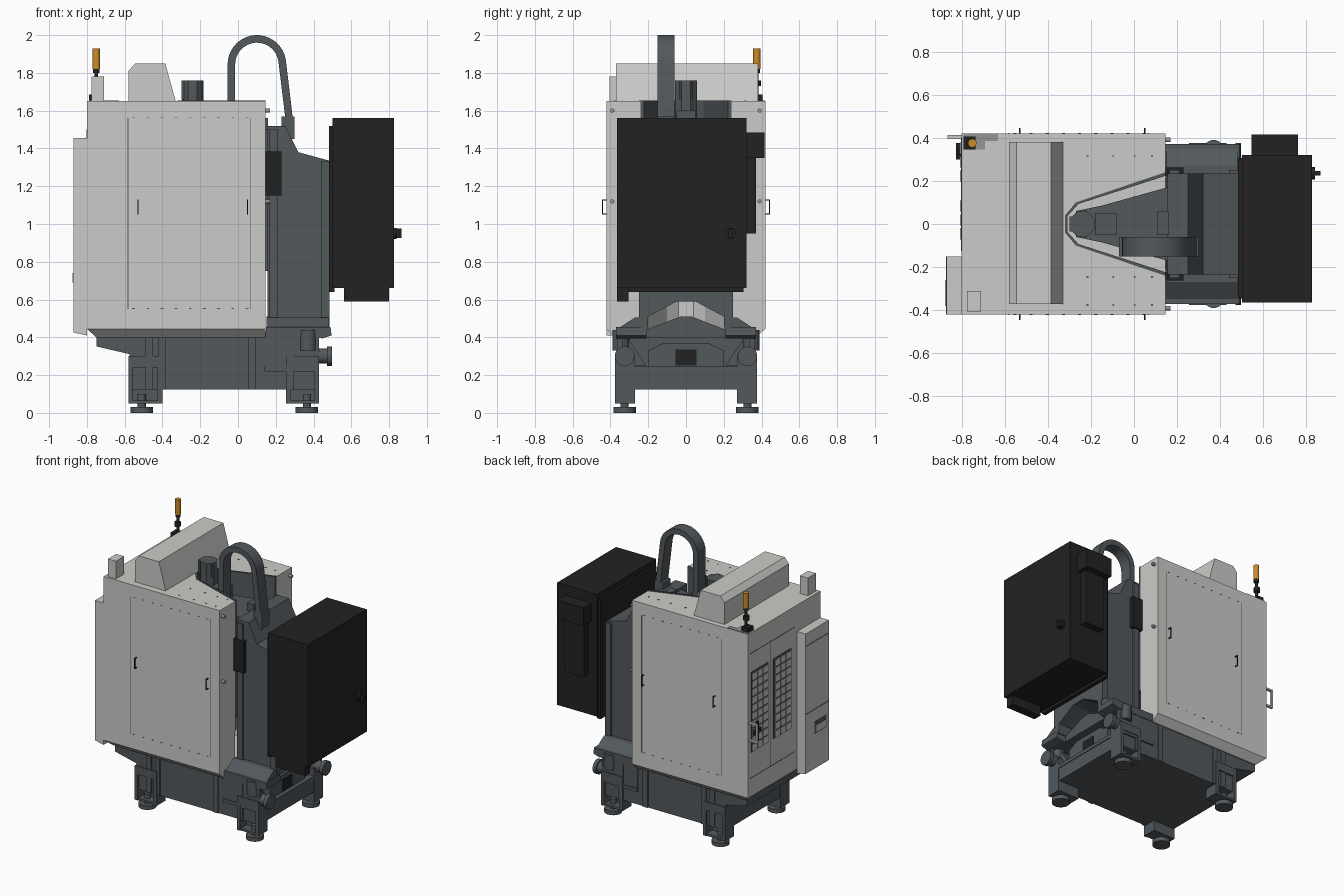
import bpy, bmesh, math
from mathutils import Matrix, Vector


def mat(name, r, g, b):
    m = bpy.data.materials.new(name)
    m.diffuse_color = (r, g, b, 1)
    return m


WHITE = mat("light_grey_paint", 0.60, 0.60, 0.58)
GREY = mat("slate_grey_paint", 0.085, 0.098, 0.108)
BLACK = mat("black_paint", 0.016, 0.016, 0.016)
AMBER = mat("amber_lamp", 0.60, 0.26, 0.02)
STEEL = mat("steel", 0.30, 0.30, 0.30)


def finish(name, bm, m, smooth=False):
    bmesh.ops.recalc_face_normals(bm, faces=bm.faces)
    me = bpy.data.meshes.new(name)
    bm.to_mesh(me)
    bm.free()
    me.materials.append(m)
    ob = bpy.data.objects.new(name, me)
    bpy.context.collection.objects.link(ob)
    if smooth:
        bpy.ops.object.select_all(action='DESELECT')
        ob.select_set(True)
        bpy.context.view_layer.objects.active = ob
        bpy.ops.object.shade_smooth_by_angle(angle=math.radians(35))
    return ob


def boxes(name, m, *bounds):
    """One object from boxes given as (x0, x1, y0, y1, z0, z1)."""
    bm = bmesh.new()
    for x0, x1, y0, y1, z0, z1 in bounds:
        c = Vector((x0 + x1, y0 + y1, z0 + z1)) / 2
        s = Matrix.Diagonal((x1 - x0, y1 - y0, z1 - z0, 1))
        bmesh.ops.create_cube(bm, size=1, matrix=Matrix.Translation(c) @ s)
    return finish(name, bm, m)


def both(*bounds):
    """Add the mirror image across y = 0 of every box."""
    return list(bounds) + [(a, b, -d, -c, e, f) for a, b, c, d, e, f in bounds]


def prism(name, m, axis, pts, lo, hi, smooth=False):
    """Extrude a 2D outline along an axis."""
    put = {'x': lambda a, b, h: (h, a, b), 'y': lambda a, b, h: (a, h, b),
           'z': lambda a, b, h: (a, b, h)}[axis]
    bm = bmesh.new()
    rings = [[bm.verts.new(put(a, b, h)) for a, b in pts] for h in (lo, hi)]
    n = len(pts)
    for r in rings:
        bm.faces.new(r)
    for i in range(n):
        j = (i + 1) % n
        bm.faces.new((rings[0][i], rings[0][j], rings[1][j], rings[1][i]))
    return finish(name, bm, m, smooth)


def cyl(name, m, axis, a, b, r, lo, hi, n=24):
    pts = [(a + r * math.cos(2 * math.pi * (i + .5) / n),
            b + r * math.sin(2 * math.pi * (i + .5) / n)) for i in range(n)]
    return prism(name, m, axis, pts, lo, hi, n > 8)


def mirrored(half):
    """Close a half outline (first coordinate > 0) by mirroring it."""
    return half + [(-a, b) for a, b in reversed(half)]


# Feet and corner legs
for i, x in enumerate((-0.51, 0.365)):
    for j, y in enumerate((-0.325, 0.325)):
        cyl(f"foot_pad_{i}{j}", GREY, 'z', x, y, 0.06, 0, 0.03)
        cyl(f"foot_stem_{i}{j}", GREY, 'z', x, y, 0.022, 0.03, 0.10)
for i, (x0, x1) in enumerate(((-0.58, -0.40), (0.255, 0.43))):
    boxes(f"base_legs_{i}", GREY, *both(
        (x0, x0 + 0.025, 0.27, 0.375, 0.05, 0.30), (x1 - 0.025, x1, 0.27, 0.375, 0.05, 0.30),
        (x0, x1, 0.27, 0.30, 0.05, 0.30), (x0, x1, 0.27, 0.37, 0.05, 0.065),
        (x0, x1, 0.27, 0.375, 0.24, 0.30)))

# Cast base: front block, rear tray, side walls, ribs
boxes("base_block", GREY, (-0.575, 0.14, -0.36, 0.36, 0.125, 0.40),
      (0.14, 0.425, -0.36, 0.36, 0.125, 0.22), (0.14, 0.43, -0.37, 0.37, 0.22, 0.245))
boxes("base_side_walls", GREY, *both((0.14, 0.43, 0.335, 0.365, 0.24, 0.43)))
boxes("base_ribs", GREY, *both(*[(x, x + 0.04, 0.355, 0.368, 0.125, 0.40)
                                 for x in (-0.49, -0.42, 0.055, 0.255)]))
prism("base_front_tray", GREY, 'y',
      [(-0.75, 0.40), (-0.75, 0.352), (-0.57, 0.31), (-0.57, 0.40)], -0.36, 0.36)
prism("base_centre_block", GREY, 'x',
      mirrored([(0.2, 0.245), (0.2, 0.33), (0.12, 0.37), ]), 0.13, 0.40)
boxes("centre_block_opening", BLACK, (0.40, 0.404, -0.055, 0.055, 0.25, 0.335))
for s in (-1, 1):
    prism(f"chip_chute_{s}", GREY, 'x',
          [(s * 0.21, 0.25), (s * 0.335, 0.25), (s * 0.335, 0.40), (s * 0.29, 0.37)], 0.14, 0.39)
    prism(f"column_flange_{s}", GREY, 'y',
          [(0.147, 0.40), (0.147, 0.455), (0.49, 0.455), (0.495, 0.41), (0.45, 0.395)],
          s * 0.21, s * 0.37)
    prism(f"flange_gusset_{s}", GREY, 'x',
          [(s * 0.21, 0.44), (s * 0.37, 0.44), (s * 0.27, 0.505), (s * 0.21, 0.505)], 0.15, 0.48)
    cyl(f"outlet_boss_{s}", GREY, 'z', 0.37, s * 0.345, 0.045, 0.33, 0.44)
    cyl(f"outlet_pipe_{s}", GREY, 'x', s * 0.325, 0.30, 0.04, 0.38, 0.47)
    cyl(f"outlet_flange_{s}", GREY, 'x', s * 0.325, 0.30, 0.052, 0.47, 0.497)
prism("saddle_cover", GREY, 'x',
      mirrored([(0.21, 0.40), (0.21, 0.44), (0.03, 0.51)]), 0.15, 0.42)

# Column with an arched opening through its foot
column = prism("column", GREY, 'y', [
    (0.155, 0.44), (0.155, 1.52), (0.25, 1.52), (0.32, 1.38), (0.485, 1.335), (0.485, 0.44)],
    -0.235, 0.235)
cutter = prism("column_opening_cutter", GREY, 'x',
               mirrored([(0.205, 0.40), (0.2, 0.51), (0.05, 0.59)]), 0.1, 0.6)
cutter.hide_render = True
cutter.hide_viewport = True
mod = column.modifiers.new("opening", 'BOOLEAN')
mod.object = cutter
mod.solver = 'EXACT'
boxes("column_side_rails", GREY, *both((0.165, 0.21, 0.235, 0.25, 0.50, 1.50),
                                       (0.44, 0.485, 0.235, 0.25, 0.50, 1.33)))
boxes("column_top_plates", GREY, (0.11, 0.16, -0.05, 0.06, 1.40, 1.56),
      (0.23, 0.30, -0.15, -0.06, 1.45, 1.57))

# Spindle head and motor in the roof notch
prism("spindle_head", GREY, 'z', [(0.155, -0.17), (0.155, 0.17), (-0.15, 0.085), (-0.27, 0.06),
                                  (-0.27, -0.06), (-0.15, -0.085)], 0.75, 1.50)
boxes("head_boxes", GREY, (-0.18, -0.08, -0.05, 0.05, 1.50, 1.60),
      (-0.07, 0.00, -0.15, -0.06, 1.50, 1.56))
cyl("spindle_motor", GREY, 'z', -0.24, 0, 0.062, 1.50, 1.76, 8)
boxes("motor_connector", GREY, (-0.30, -0.19, -0.035, 0.035, 1.66, 1.76))

# Arched cable conduit
arc = [math.radians(180 - 172 * i / 18) for i in range(19)]
outer = [(0.10 + 0.155 * math.cos(a), 1.845 + 0.155 * math.sin(a)) for a in arc]
inner = [(0.10 + 0.115 * math.cos(a), 1.845 + 0.115 * math.sin(a)) for a in reversed(arc)]
prism("cable_conduit", GREY, 'y', [(-0.055, 1.55)] + outer + [(0.29, 1.56), (0.25, 1.565)]
      + inner + [(-0.015, 1.55)], -0.15, -0.06, True)

# Enclosure with V notch at the back, and its sloping underside
notch = [(0.145, -0.24), (-0.27, -0.10), (-0.32, -0.04), (-0.32, 0.04), (-0.27, 0.10), (0.145, 0.24)]
prism("enclosure", WHITE, 'z', [(-0.80, -0.42), (0.145, -0.42)] + notch
      + [(0.145, 0.42), (-0.80, 0.42)], 0.445, 1.65)
liner = [(x + (0 if x > 0 else 0.012), y * 0.93) for x, y in notch]
prism("notch_liner", GREY, 'z', notch + liner[::-1], 0.70, 1.655)
bm = bmesh.new()
bmesh.ops.create_cube(bm, size=1)
for v in bm.verts:
    top = v.co.z > 0
    v.co = (0.145 if v.co.x > 0 else (-0.80 if top else -0.75),
            math.copysign(0.42 if top else 0.37, v.co.y), 0.445 if top else 0.40)
finish("enclosure_underside", bm, WHITE)

# Roof hood, sensor box and tower mounting plate
prism("roof_hood", WHITE, 'y', [(-0.58, 1.65), (-0.58, 1.81), (-0.545, 1.85), (-0.385, 1.85),
                                (-0.33, 1.65)], -0.37, 0.38)
boxes("roof_box", WHITE, (-0.775, -0.71, -0.405, -0.31, 1.65, 1.78))
boxes("tower_plate", STEEL, (-0.79, -0.63, 0.385, 0.418, 1.65, 1.655),
      (-0.79, -0.69, 0.345, 0.385, 1.65, 1.655))

# Signal tower
boxes("tower_foot", BLACK, (-0.79, -0.735, 0.345, 0.405, 1.655, 1.685))
cyl("tower_pole", BLACK, 'z', -0.75, 0.375, 0.01, 1.68, 1.82, 12)
cyl("tower_joint", BLACK, 'z', -0.755, 0.375, 0.022, 1.73, 1.76, 12)
cyl("tower_collar", BLACK, 'z', -0.75, 0.375, 0.017, 1.80, 1.82, 12)
cyl("tower_lamp", AMBER, 'z', -0.75, 0.375, 0.02, 1.82, 1.93, 16)

# Side access panels: seams, pull handles, hinges, rear bolts
boxes("side_panel_seams", GREY, *both(
    (-0.584, -0.58, 0.419, 0.421, 0.55, 1.56), (0.066, 0.069, 0.419, 0.421, 0.55, 1.56)))
boxes("side_panel_screws", GREY, *both(*[(-0.56 + 0.075 * i, -0.545 + 0.075 * i, 0.419, 0.422, z, z + 0.004)
                                         for i in range(9) for z in (0.55, 1.56)]))
boxes("side_handles", BLACK, *both(*[b for x in (-0.53, 0.05) for b in (
    (x - 0.003, x + 0.003, 0.44, 0.446, 1.05, 1.13),
    (x - 0.003, x + 0.003, 0.42, 0.446, 1.05, 1.056),
    (x - 0.003, x + 0.003, 0.42, 0.446, 1.124, 1.13))]))
for s in (-1, 1):
    for z in (1.12, 1.60):
        cyl(f"rear_bolt_{s}_{z}", STEEL, 'x', s * 0.39, z, 0.011, 0.14, 0.17, 12)
boxes("roof_screws", GREY, *[(x, x + 0.008, y, y + 0.008, 1.649, 1.653)
                             for y in (-0.38, -0.25, 0.31) for x in (-0.22, -0.10, 0.00, 0.08)])
boxes("rear_control_boxes", BLACK, *both((0.145, 0.23, 0.225, 0.262, 1.15, 1.385)))

# Front doors: windows with a grid of panes, seams and pull handle
boxes("door_window_frames", GREY, (-0.803, -0.80, 0.19, 0.385, 0.77, 1.36),
      (-0.803, -0.80, -0.08, 0.13, 0.77, 1.36))
panes = []
for y0, cols in ((0.197, 3), (-0.071, 3)):
    for c in range(cols):
        for r in range(10):
            y, z = y0 + c * 0.064, 0.777 + r * 0.058
            panes.append((-0.806, -0.80, y, y + 0.052, z, z + 0.046))
boxes("door_window_panes", WHITE, *panes)
boxes("door_seams", GREY, (-0.802, -0.80, 0.158, 0.162, 0.58, 1.50),
      (-0.802, -0.80, -0.125, 0.40, 0.58, 0.583), (-0.802, -0.80, -0.125, 0.40, 1.497, 1.50))
boxes("door_handle", WHITE, (-0.865, -0.853, 0.395, 0.412, 0.86, 1.00),
      (-0.865, -0.80, 0.395, 0.412, 0.86, 0.873), (-0.865, -0.80, 0.395, 0.412, 0.987, 1.00))
boxes("door_lock", BLACK, (-0.825, -0.80, 0.30, 0.375, 0.90, 0.93),
      (-0.82, -0.80, 0.32, 0.345, 0.84, 0.98))

# Operator panel
prism("operator_panel", WHITE, 'y', [(-0.80, 0.41), (-0.87, 0.425), (-0.87, 1.455), (-0.80, 1.455)],
      -0.42, -0.15)
boxes("operator_panel_seams", GREY, (-0.872, -0.87, -0.42, -0.15, 1.36, 1.364),
      (-0.872, -0.87, -0.42, -0.15, 0.86, 0.864), (-0.872, -0.87, -0.39, -0.25, 0.68, 0.77))
boxes("operator_panel_slot", WHITE, (-0.876, -0.87, -0.38, -0.26, 0.69, 0.74))

# Electrical cabinet at the back
boxes("cabinet", BLACK, (0.50, 0.825, -0.365, 0.32, 0.66, 1.56),
      (0.482, 0.51, -0.345, 0.305, 0.64, 1.52))
boxes("cabinet_bottom_duct", BLACK, (0.56, 0.80, -0.365, -0.305, 0.59, 0.67))
boxes("cabinet_side_units", BLACK, (0.545, 0.76, 0.31, 0.415, 1.35, 1.485),
      (0.57, 0.73, 0.31, 0.37, 0.95, 1.40))
cyl("cabinet_switch", BLACK, 'x', 0.235, 0.95, 0.03, 0.82, 0.84, 16)
boxes("cabinet_switch_grip", BLACK, (0.835, 0.865, 0.225, 0.245, 0.925, 0.975))
